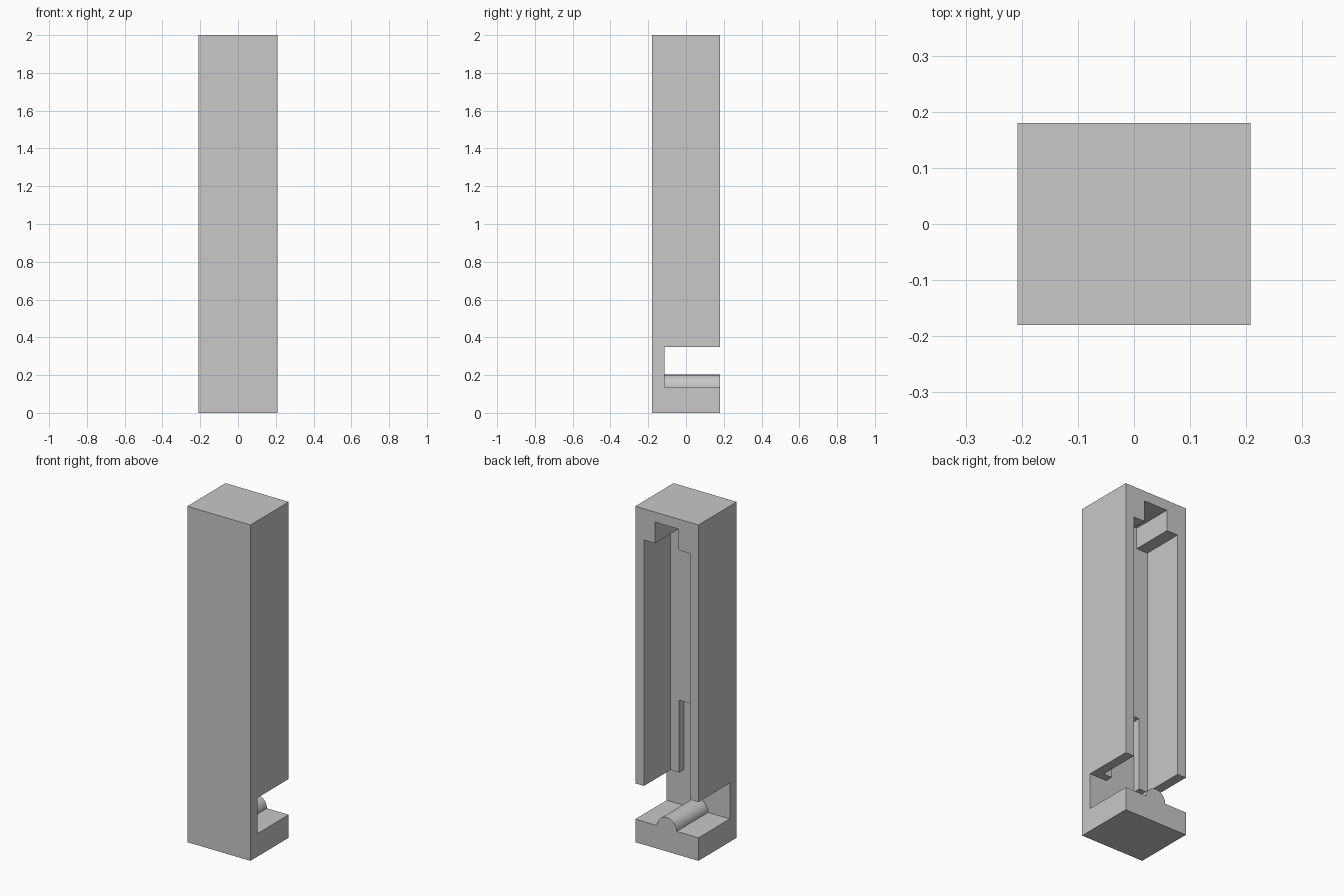
import bpy
import bmesh
from math import cos, sin, pi, radians

cube = bpy.data.objects.get("Cube")
if cube:
    bpy.data.objects.remove(cube, do_unlink=True)

W, D, H = 0.208, 0.18, 2.0          # half width, half depth, height
SLOT_FLOOR, SLOT_TOP = 0.137, 0.35
SLOT_BACK, CAVITY_BACK = -0.115, -0.07
OUT = 0.3                           # cutters run past the body

grey = bpy.data.materials.new("light grey")
grey.use_nodes = True
colour = (0.58, 0.58, 0.58, 1)
grey.diffuse_color = colour
grey.node_tree.nodes["Principled BSDF"].inputs["Base Color"].default_value = colour


def extrude_profile(name, profile, y0, y1):
    """Extrude an (x, z) outline along y into a closed solid."""
    bm = bmesh.new()
    face = bm.faces.new([bm.verts.new((x, y0, z)) for x, z in profile])
    new = bmesh.ops.extrude_face_region(bm, geom=[face])["geom"]
    verts = [v for v in new if isinstance(v, bmesh.types.BMVert)]
    bmesh.ops.translate(bm, verts=verts, vec=(0, y1 - y0, 0))
    bmesh.ops.recalc_face_normals(bm, faces=bm.faces[:])
    mesh = bpy.data.meshes.new(name)
    bm.to_mesh(mesh)
    bm.free()
    mesh.materials.append(grey)
    obj = bpy.data.objects.new(name, mesh)
    bpy.context.collection.objects.link(obj)
    return obj


def mirrored(right_half):
    """Complete an outline given from bottom to top on the +x side."""
    return right_half + [(-x, z) for x, z in reversed(right_half)]


# Main block
housing = extrude_profile("housing", mirrored([(W, 0), (W, H)]), -D, D)

# Cross slot: rounded rib left on its floor, shallow recess above it
R, STEPS = 0.065, 24
rib = [(-R * cos(pi * i / STEPS), SLOT_FLOOR + R * sin(pi * i / STEPS))
       for i in range(STEPS + 1)]
slot_half = [(OUT, SLOT_FLOOR), (OUT, SLOT_TOP), (0.095, SLOT_TOP), (0.095, 0.78)]
slot = extrude_profile("slot_cutter", rib + mirrored(slot_half), SLOT_BACK, OUT)

# Tall rear cavity with a narrower notch at the top
cavity_half = [(0.151, 0.28), (0.151, 1.815), (0.077, 1.815), (0.077, 1.94)]
cavity = extrude_profile("cavity_cutter", mirrored(cavity_half), CAVITY_BACK, OUT + 0.1)

# Cut the housing
bpy.context.view_layer.objects.active = housing
for cutter in (slot, cavity):
    cutter.hide_render = True
    mod = housing.modifiers.new("cut", "BOOLEAN")
    mod.operation = "DIFFERENCE"
    mod.solver = "EXACT"
    mod.object = cutter
    bpy.ops.object.modifier_apply(modifier=mod.name)
    bpy.data.objects.remove(cutter, do_unlink=True)

# Smooth the rib, keep every other edge sharp
bpy.ops.object.select_all(action="DESELECT")
housing.select_set(True)
bpy.ops.object.shade_smooth_by_angle(angle=radians(30))
